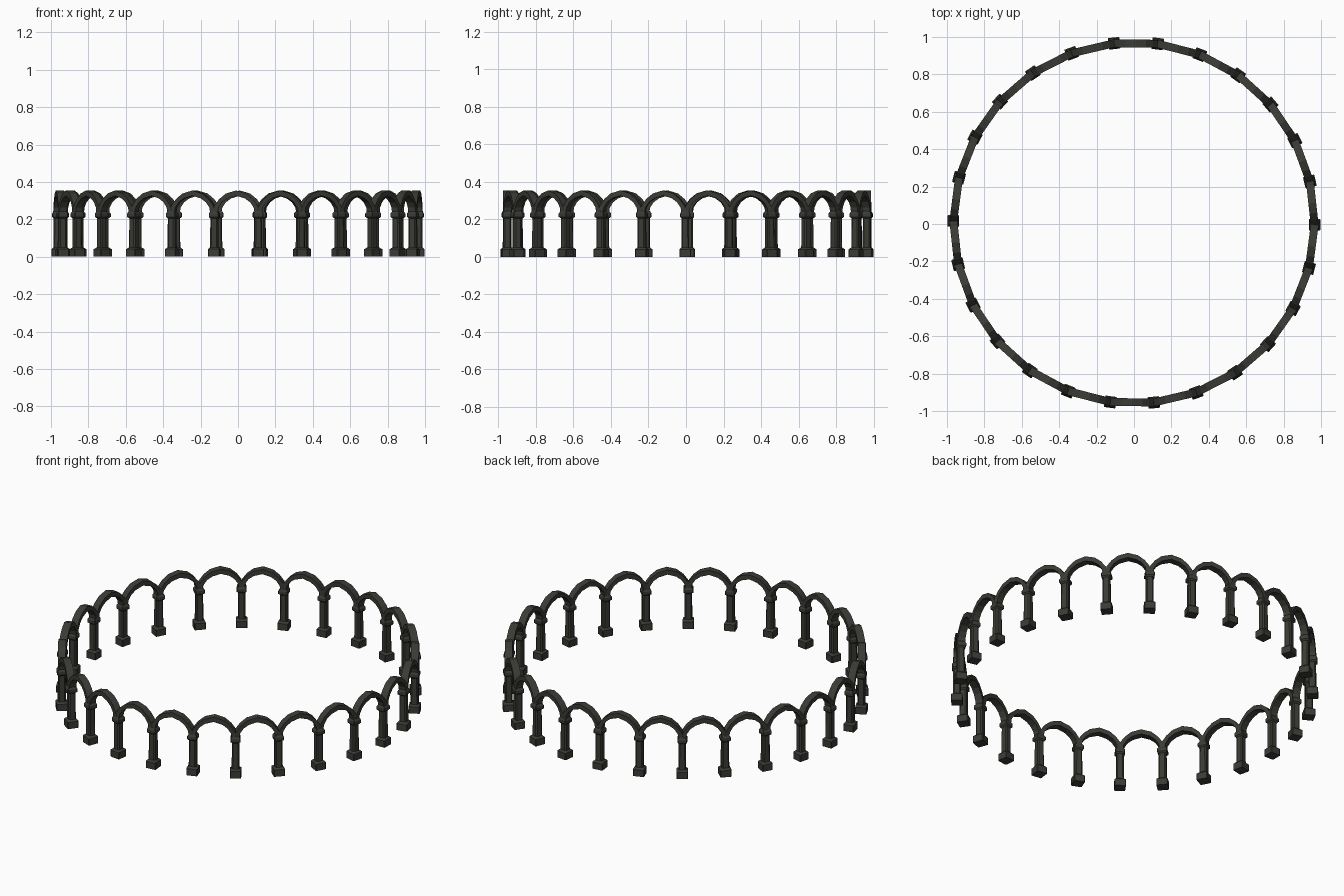
import bpy, bmesh, math
from mathutils import Matrix, Vector

cube = bpy.data.objects.get("Cube")
if cube:
    bpy.data.objects.remove(cube, do_unlink=True)

COUNT = 26
STEP = math.tau / COUNT
RADIUS = 0.966
CENTRE = Vector((0, 0.006, 0))
TURN = math.radians(-0.6)
CHORD = 2 * RADIUS * math.sin(STEP / 2)

stone = bpy.data.materials.new("dark_stone")
stone.use_nodes = True
stone.diffuse_color = (0.043, 0.043, 0.036, 1)
stone.node_tree.nodes["Principled BSDF"].inputs["Base Color"].default_value = stone.diffuse_color
stone.node_tree.nodes["Principled BSDF"].inputs["Roughness"].default_value = 0.9


def finish(name, bm):
    bmesh.ops.recalc_face_normals(bm, faces=bm.faces)
    mesh = bpy.data.meshes.new(name)
    bm.to_mesh(mesh)
    bm.free()
    mesh.materials.append(stone)
    obj = bpy.data.objects.new(name, mesh)
    bpy.context.collection.objects.link(obj)
    return obj


def skin(bm, rings):
    """Join equal rings of points into a closed, capped solid."""
    loops = [[bm.verts.new(p) for p in ring] for ring in rings]
    for a, b in zip(loops, loops[1:]):
        for i in range(len(a)):
            j = (i + 1) % len(a)
            bm.faces.new((a[i], a[j], b[j], b[i]))
    bm.faces.new(loops[0])
    bm.faces.new(loops[-1])


def ring(half, cut, z):
    """Square outline with cut corners."""
    s = half - cut
    quarter = [(half, -s), (half, s)]
    points = []
    for k in range(4):
        turn = Matrix.Rotation(k * math.pi / 2, 3, "Z")
        points += [turn @ Vector((x, y, 0)) + Vector((0, 0, z)) for x, y in quarter]
    return points


def make_column(name, place):
    bm = bmesh.new()
    # base block, sloped shoulder, shaft, moulded cap
    profile = [(0.031, 0.003, 0), (0.031, 0.003, 0.04), (0.021, 0.007, 0.05),
               (0.020, 0.007, 0.205), (0.027, 0.003, 0.213), (0.027, 0.003, 0.231),
               (0.020, 0.003, 0.243)]
    skin(bm, [ring(*p) for p in profile])
    bm.transform(place)
    return finish(name, bm)


def make_arch(name, place):
    bm = bmesh.new()
    # half of the arch as outer and inner outline points, mirrored over the crown
    span = CHORD / 2
    outer = [(span + 0.010, 0.235), (span, 0.272), (span - 0.026, 0.308),
             (span - 0.062, 0.338), (0, 0.354)]
    inner = [(span - 0.018, 0.235), (span - 0.022, 0.262), (span - 0.041, 0.291),
             (span - 0.070, 0.312), (0, 0.326)]
    half = list(zip(outer, inner))
    path = half + [((-o[0], o[1]), (-i[0], i[1])) for o, i in reversed(half[:-1])]
    d = 0.021
    skin(bm, [[(-d, o[0], o[1]), (d, o[0], o[1]), (d, i[0], i[1]), (-d, i[0], i[1])]
              for o, i in path])
    bm.transform(place)
    return finish(name, bm)


# ring of columns, each followed by the arch to its neighbour
for k in range(COUNT):
    angle = k * STEP + TURN
    base = Matrix.Translation(CENTRE)
    make_column(f"column_{k + 1}",
                base @ Matrix.Rotation(angle, 4, "Z") @ Matrix.Translation((RADIUS, 0, 0)))
    mid = RADIUS * math.cos(STEP / 2)
    make_arch(f"arch_{k + 1}",
              base @ Matrix.Rotation(angle + STEP / 2, 4, "Z") @ Matrix.Translation((mid, 0, 0)))
